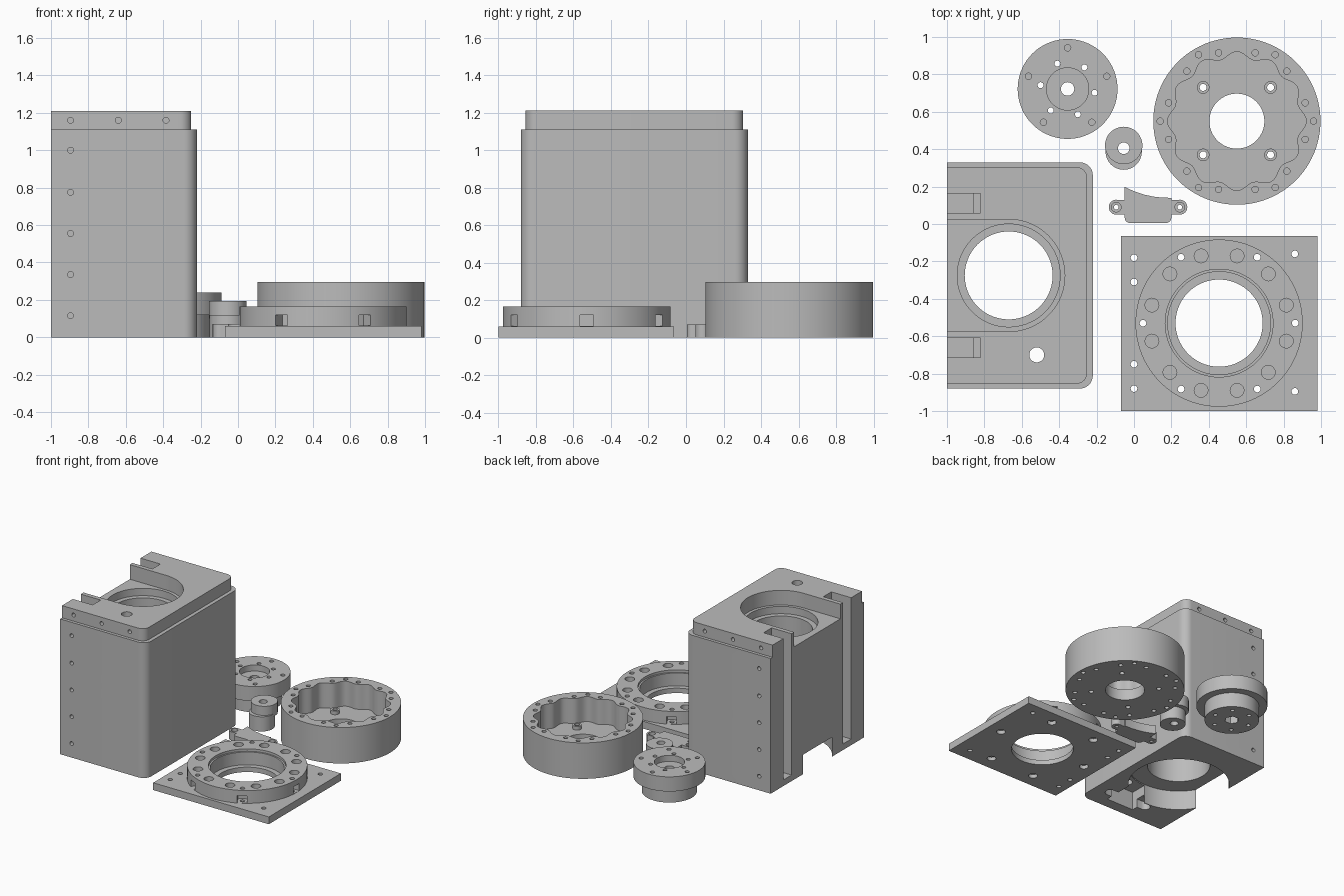
import bpy, bmesh, math
from mathutils import Matrix, Vector

if "Cube" in bpy.data.objects:
    bpy.data.objects.remove(bpy.data.objects["Cube"])

grey = bpy.data.materials.new("machined_grey")
grey.diffuse_color = (0.5, 0.5, 0.5, 1)
grey.use_nodes = True
grey.node_tree.nodes["Principled BSDF"].inputs["Base Color"].default_value = grey.diffuse_color


def circle(x, y, r, n=20):
    return [(x + r * math.cos(2 * math.pi * i / n), y + r * math.sin(2 * math.pi * i / n)) for i in range(n)]


def rect(x0, x1, y0, y1):
    return [(x0, y0), (x1, y0), (x1, y1), (x0, y1)]


def arc(x, y, r, a0, a1, n=8):
    return [(x + r * math.cos(math.radians(a0 + (a1 - a0) * i / n)),
             y + r * math.sin(math.radians(a0 + (a1 - a0) * i / n))) for i in range(n + 1)]


def polar(c, r, angles):
    return [(c[0] + r * math.cos(math.radians(a)), c[1] + r * math.sin(math.radians(a))) for a in angles]


def make(name, prisms):
    """Mesh object from (outline, z0, z1[, matrix]) prisms."""
    bm = bmesh.new()
    for p in prisms:
        mat = p[3] if len(p) > 3 else Matrix()
        lo = [bm.verts.new(mat @ Vector((x, y, p[1]))) for x, y in p[0]]
        hi = [bm.verts.new(mat @ Vector((x, y, p[2]))) for x, y in p[0]]
        bm.faces.new(lo[::-1])
        bm.faces.new(hi)
        n = len(lo)
        for i in range(n):
            j = (i + 1) % n
            bm.faces.new((lo[i], lo[j], hi[j], hi[i]))
    bmesh.ops.recalc_face_normals(bm, faces=bm.faces)
    me = bpy.data.meshes.new(name)
    bm.to_mesh(me)
    bm.free()
    me.materials.append(grey)
    ob = bpy.data.objects.new(name, me)
    bpy.context.collection.objects.link(ob)
    return ob


def boolean(ob, op, prisms):
    """Apply one boolean with the fast solver, or the exact one if that fails."""
    tool = make("tool", prisms)
    tool.hide_render = True
    m = ob.modifiers.new("bool", 'BOOLEAN')
    m.operation, m.object = op, tool
    before = len(ob.data.polygons)
    for solver in ('MANIFOLD', 'EXACT'):
        m.solver = solver
        bpy.context.view_layer.update()
        ev = ob.evaluated_get(bpy.context.evaluated_depsgraph_get())
        me = bpy.data.meshes.new_from_object(ev)
        if len(me.polygons) not in (0, before):
            break
    ob.modifiers.clear()
    if len(me.polygons):
        ob.data = me
    bpy.data.objects.remove(tool)


def cut(ob, *prisms):
    boolean(ob, 'DIFFERENCE', prisms)


def add(ob, *prisms):
    boolean(ob, 'UNION', prisms)


def holes(points, r, z0, z1):
    return [(circle(x, y, r, 16), z0, z1) for x, y in points]


# Housing: tall block with a stepped lip, rounded on the +x side
def block(x1, y0, y1, r):
    return [(-1, y0)] + arc(x1 - r, y0 + r, r, -90, 0) + arc(x1 - r, y1 - r, r, 0, 90) + [(-1, y1)]


CX, CY = -0.67, -0.275
housing = make("housing", [(block(-0.22, -0.88, 0.33, 0.07), 0, 1.11)])
add(housing, (block(-0.25, -0.855, 0.305, 0.06), 1.0, 1.21))
# open pocket at the top, stepped bore, wide bottom counterbore
cut(housing, ([(-1.1, CY - 0.3)] + arc(CX, CY, 0.3, -90, 90, 40) + [(-1.1, CY + 0.3)], 1.09, 1.3))
cut(housing, (circle(CX, CY, 0.235, 72), -0.1, 1.3))
cut(housing, (circle(CX, CY, 0.275, 72), 1.03, 1.2))
cut(housing, (circle(CX, CY, 0.38, 72), -0.1, 0.16))
# vertical guide slots in the open side
for s in (-1, 1):
    y = CY + s * 0.387
    cut(housing, (rect(-1.1, -0.86, y - 0.052, y + 0.052), 0.05, 1.3))
    cut(housing, (rect(-0.9, -0.82, y - 0.052, y + 0.052), 1.09, 1.3))
# clamp recess in the underside with its cable hole
cut(housing, (rect(-0.65, -0.40, -0.79, -0.48), -0.1, 0.15))
cut(housing, (rect(-0.695, -0.355, -0.74, -0.66), -0.1, 0.07))
cut(housing, *holes([(-0.695, -0.70), (-0.355, -0.70)], 0.04, -0.1, 0.07))
cut(housing, (circle(-0.52, -0.70, 0.04, 24), 0.05, 1.3))
# screw holes on both flanks
turn = Matrix.Rotation(math.radians(90), 4, 'X')  # local z becomes -y
flank = [(-0.895, z) for z in (0.115, 0.335, 0.555, 0.775, 1.0, 1.16)] + [(-0.64, 1.16), (-0.385, 1.16)]
for near, far in ((0.80, 0.95), (-0.40, -0.25)):
    cut(housing, *[(circle(x, z, 0.016, 14), near, far, turn) for x, z in flank])

# Ring gear: deep cup with a lobed inner wall
G = (0.55, 0.55)
ring_gear = make("ring_gear", [(circle(*G, 0.447, 96), 0, 0.295)])
lobes = []
for i in range(192):
    t = 2 * math.pi * i / 192
    r = 0.354 + 0.017 * math.cos(12 * t)
    lobes.append((G[0] + r * math.cos(t), G[1] + r * math.sin(t)))
cut(ring_gear, (lobes, 0.09, 0.4))
cut(ring_gear, (circle(*G, 0.147, 64), -0.1, 0.4))
studs = polar(G, 0.255, range(45, 360, 90))
add(ring_gear, *holes(studs, 0.034, 0.05, 0.12))
cut(ring_gear, *holes(studs, 0.019, -0.1, 0.4))
rim = polar(G, 0.378, range(15, 360, 30)) + polar(G, 0.41, range(0, 360, 60))
cut(ring_gear, *holes(rim, 0.017, 0.2, 0.4))
cut(ring_gear, *holes(rim, 0.017, -0.1, 0.06))

# Mount plate: square base with a raised bearing ring
P = (0.455, -0.53)
mount_plate = make("mount_plate", [(rect(-0.07, 0.98, -1, -0.065), 0, 0.06)])
add(mount_plate, (circle(*P, 0.447, 96), 0.03, 0.165))
cut(mount_plate, (circle(*P, 0.233, 72), -0.1, 0.3))
cut(mount_plate, (circle(*P, 0.275, 72), 0.04, 0.3))
cut(mount_plate, (circle(*P, 0.288, 72), 0.145, 0.3))
cut(mount_plate, *holes(polar(P, 0.372, range(15, 360, 30)), 0.037, 0.07, 0.3))
bolts = polar(P, 0.407, range(0, 360, 60))
corners = [(0, -0.18), (0, -0.31), (0, -0.75), (0, -0.88), (0.86, -0.16), (0.86, -0.895)]
cut(mount_plate, *holes(bolts + corners, 0.018, -0.1, 0.3))
cut(mount_plate, *holes(bolts, 0.034, -0.1, 0.03))
# nut slots around the ring
nut_slots = []
for a in range(0, 360, 60):
    m = Matrix.Translation((*P, 0)) @ Matrix.Rotation(math.radians(a), 4, 'Z')
    nut_slots.append((rect(0.37, 0.5, -0.036, 0.036), 0.062, 0.12, m))
cut(mount_plate, *nut_slots)

# Output hub: wide flange on a narrower boss
H = (-0.355, 0.722)
output_hub = make("output_hub", [(circle(*H, 0.205, 72), 0, 0.16)])
add(output_hub, (circle(*H, 0.267, 72), 0.12, 0.24))
cut(output_hub, (circle(*H, 0.113, 48), 0.19, 0.4))
cut(output_hub, (circle(*H, 0.036, 24), -0.1, 0.4),
    *holes(polar(H, 0.146, range(52, 400, 60)), 0.016, -0.1, 0.4))
cut(output_hub, *holes(polar(H, 0.22, range(18, 360, 72)), 0.017, 0.17, 0.4))
cut(output_hub, (circle(*H, 0.055, 6), -0.1, 0.06))

# Eccentric shaft: two offset discs with a bore
eccentric = make("eccentric_shaft", [(circle(-0.055, 0.387, 0.097, 48), 0, 0.12)])
add(eccentric, (circle(-0.055, 0.42, 0.1, 48), 0.1, 0.195))
cut(eccentric, (circle(-0.055, 0.405, 0.031, 24), -0.1, 0.4))

# Cable clamp: curved-top body with two screw ears
body = arc(-0.02, 0.035, 0.03, 180, 270, 5) + arc(0.17, 0.035, 0.03, 270, 360, 5)
body += [(0.2, 0.14), (0.15, 0.141), (0.10, 0.147), (0.05, 0.158), (0, 0.175), (-0.05, 0.198)]
clamp = make("cable_clamp", [(body, 0, 0.07)])
ears = [(-0.095, 0.09), (0.245, 0.09)]
add(clamp, (rect(-0.095, 0.245, 0.051, 0.129), 0, 0.07))
add(clamp, *[(circle(x, y, 0.04, 24), 0, 0.07) for x, y in ears])
cut(clamp, *holes(ears, 0.026, 0.045, 0.3))
cut(clamp, *holes(ears, 0.013, -0.1, 0.3))

# Smooth the round walls, keep machined edges sharp
for ob in list(bpy.context.scene.objects):
    bpy.ops.object.select_all(action='DESELECT')
    ob.select_set(True)
    bpy.context.view_layer.objects.active = ob
    bpy.ops.object.shade_smooth_by_angle(angle=math.radians(30))
